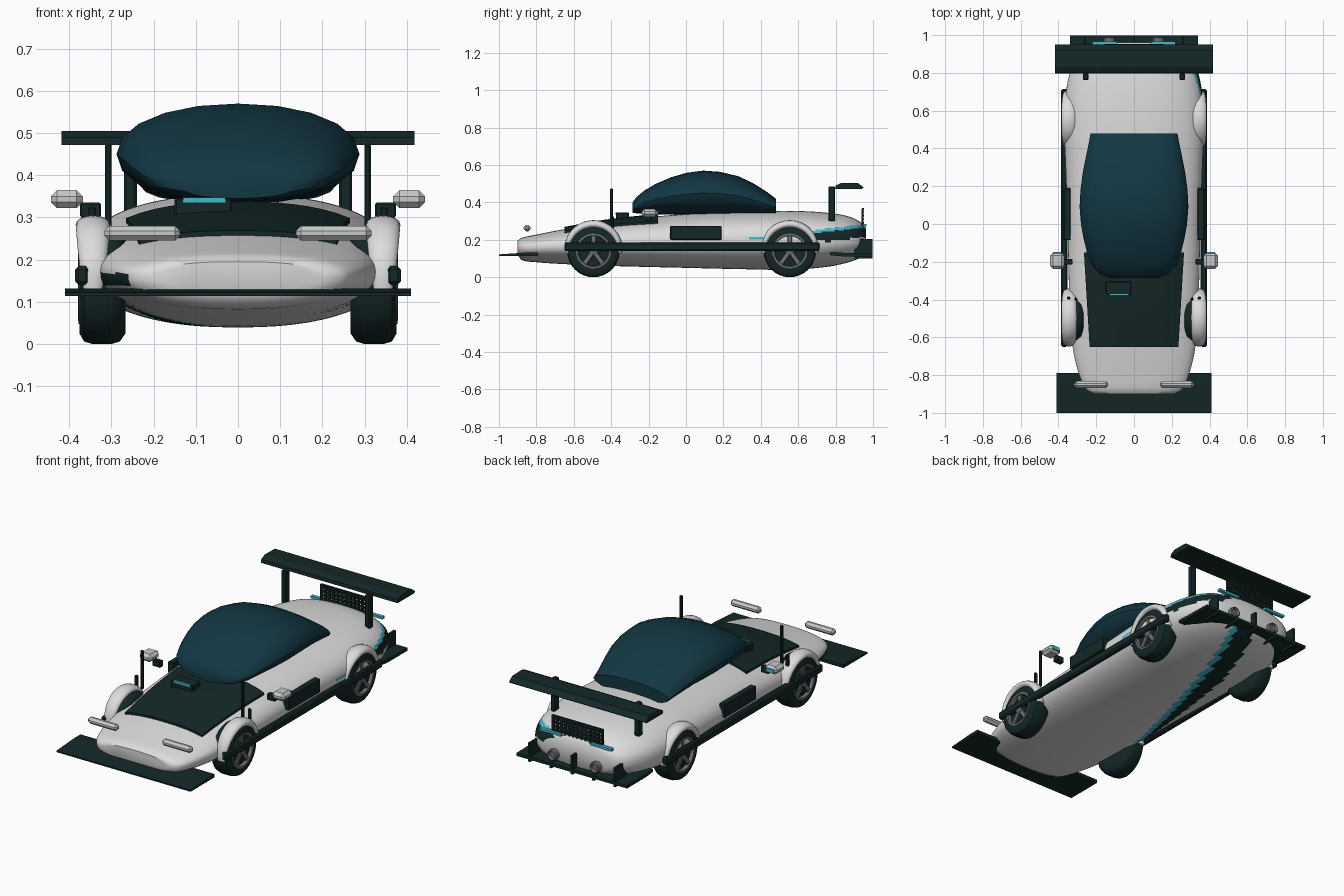
import bpy, bmesh, math
from mathutils import Vector

if "Cube" in bpy.data.objects:
    bpy.data.objects.remove(bpy.data.objects["Cube"])

def mat(name, r, g, b):
    m = bpy.data.materials.new(name)
    m.diffuse_color = (r, g, b, 1)
    m.use_nodes = True
    m.node_tree.nodes["Principled BSDF"].inputs["Base Color"].default_value = m.diffuse_color
    return m

WHITE = mat("white paint", .72, .72, .73)
DARK = mat("dark trim", .007, .02, .02)
GLASS = mat("teal glass", .006, .038, .055)
GREY = mat("rim grey", .16, .16, .17)
SILVER = mat("light silver", .58, .59, .6)
CYAN = mat("cyan accent", .06, .48, .6)

def finish(name, bm, mats, angle=40):
    bmesh.ops.recalc_face_normals(bm, faces=bm.faces)
    me = bpy.data.meshes.new(name)
    bm.to_mesh(me)
    bm.free()
    ob = bpy.data.objects.new(name, me)
    bpy.context.collection.objects.link(ob)
    for m in mats if isinstance(mats, list) else [mats]:
        me.materials.append(m)
    if angle:
        bpy.ops.object.select_all(action='DESELECT')
        ob.select_set(True)
        bpy.context.view_layer.objects.active = ob
        bpy.ops.object.shade_smooth_by_angle(angle=math.radians(angle))
    return ob

def grid_faces(bm, rings, wrap=True, caps=True):
    vs = [[bm.verts.new(p) for p in r] for r in rings]
    n = len(vs[0])
    for a, b in zip(vs, vs[1:]):
        for i in range(n if wrap else n - 1):
            j = (i + 1) % n
            bm.faces.new((a[i], a[j], b[j], b[i]))
    if caps:
        bm.faces.new(vs[0])
        bm.faces.new(vs[-1])

def box(name, x0, x1, y0, y1, z0, z1, m, bevel=0, seg=1):
    bm = bmesh.new()
    bmesh.ops.create_cube(bm, size=1)
    for v in bm.verts:
        v.co = Vector(((x0 + x1) / 2 + v.co.x * (x1 - x0), (y0 + y1) / 2 + v.co.y * (y1 - y0),
                       (z0 + z1) / 2 + v.co.z * (z1 - z0)))
    if bevel:
        bmesh.ops.bevel(bm, geom=bm.edges[:], offset=bevel, segments=seg, affect='EDGES')
    return finish(name, bm, m, 0)

def sample(st, y):
    """Smooth interpolation through station rows whose first value is y."""
    i = max(k for k in range(len(st) - 1) if k == 0 or st[k][0] <= y)
    a, b = st[i], st[i + 1]
    p, q = st[max(i - 1, 0)], st[min(i + 2, len(st) - 1)]
    h = b[0] - a[0]
    t = (y - a[0]) / h
    out = []
    for c in range(1, len(a)):
        m0 = (b[c] - p[c]) / (b[0] - p[0]) * h
        m1 = (q[c] - a[c]) / (q[0] - a[0]) * h
        out.append((2*t**3 - 3*t*t + 1) * a[c] + (t**3 - 2*t*t + t) * m0
                   + (3*t*t - 2*t**3) * b[c] + (t**3 - t*t) * m1)
    return out

def section(y, w, zb, zm, zt, n, e):
    """Rounded cross-section with its widest line at zm."""
    pts = []
    for i in range(n):
        a = 2 * math.pi * i / n
        c, s = math.cos(a), math.sin(a)
        h = zt - zm if s > 0 else zm - zb
        pts.append((math.copysign(abs(c) ** (2 / e), c) * w, y, zm + math.copysign(abs(s) ** (2 / e), s) * h))
    return pts

# body hull: y, half width, bottom, widest height, top
BODY = [(-.9, .21, .12, .16, .195), (-.88, .25, .092, .16, .21), (-.8, .29, .08, .165, .228),
        (-.65, .325, .07, .17, .257), (-.4, .342, .06, .18, .30), (0, .352, .05, .19, .338),
        (.3, .362, .043, .2, .35), (.55, .37, .04, .2, .355), (.75, .352, .055, .2, .345),
        (.87, .31, .08, .2, .325), (.94, .255, .108, .2, .29), (.962, .2, .13, .2, .265)]
bm = bmesh.new()
ys = [-.9 + 1.862 * i / 110 for i in range(111)]
grid_faces(bm, [section(y, *sample(BODY, y), 96, 2.3) for y in ys])
# swoosh stripes painted by position
for f in bm.faces:
    x, y, z = f.calc_center_median()
    edge = -.19 + .31 * y
    side = .2 + .12 * (y - .33)
    if z < .14 and y > -.4 and len(f.verts) == 4:
        if edge - .02 < x < edge + .015:
            f.material_index = 2
        elif edge - .02 - .11 * min(1, y + .45) < x < edge:
            f.material_index = 1
    if x > .15 and y > .33:
        if abs(z - side) < .008:
            f.material_index = 2
        elif y > .6 and side - .06 * min(1, (y - .55) * 5) < z < side:
            f.material_index = 1
    if x < -.17 and -.86 < y < -.58 and .138 < z < .168:
        f.material_index = 1
finish("body", bm, [WHITE, DARK, CYAN], 50)

# hood panel following the body top
bm = bmesh.new()
rings = []
for i in range(15):
    y = -.65 + .5 * i / 14
    w, zb, zm, zt = sample(BODY, y)
    hw = .235 + .03 * i / 14
    top = []
    for k in range(17):
        x = hw * (k / 8 - 1)
        top.append((x, y, zm + (zt - zm) * (1 - abs(x / w) ** 2.3) ** (1 / 2.3) + .012))
    rings.append(top + [(p[0], y, p[2] - .03) for p in reversed(top)])
grid_faces(bm, rings)
finish("hood_panel", bm, DARK)

# canopy
CANOPY = [(-.285, .13, .345, .37, .40), (-.25, .205, .34, .39, .445), (-.1, .262, .335, .43, .527),
          (.09, .288, .33, .45, .57), (.28, .27, .33, .435, .54), (.4, .245, .33, .4, .478),
          (.48, .23, .33, .375, .42)]
bm = bmesh.new()
grid_faces(bm, [section(y, *sample(CANOPY, y), 20, 2.1)
                for y in (-.285, -.265, -.22, -.16, -.08, .0, .09, .18, .28, .36, .43, .48)])
finish("canopy", bm, GLASS, 35)

def lathe(name, x, y, z, profile, m, n=32):
    """Spin (offset, radius) points around an axis along x."""
    bm = bmesh.new()
    grid_faces(bm, [[(x + o, y + r * math.cos(2 * math.pi * i / n), z + r * math.sin(2 * math.pi * i / n))
                     for i in range(n)] for o, r in profile])
    return finish(name, bm, m)

for s, sn in ((1, "right"), (-1, "left")):
    def sbox(name, x0, x1, *rest):
        return box(sn + "_" + name, *sorted((s * x0, s * x1)), *rest)
    for y, wn in ((-.495, "front"), (.555, "rear")):
        # wheel with five spokes
        tag = sn + "_" + wn
        lathe(tag + "_tyre", 0, y, .14, [(s * o, r) for o, r in (
            (.27, .08), (.267, .115), (.28, .134), (.3, .14), (.345, .14), (.365, .134),
            (.376, .115), (.376, .092), (.362, .084), (.355, .02))], DARK)
        lathe(tag + "_rim", 0, y, .14, [(s * o, r) for o, r in (
            (.35, .09), (.378, .093), (.379, .083), (.35, .078), (.35, .09))], GREY)
        lathe(tag + "_hub", 0, y, .14, [(s * .35, .022), (s * .375, .022), (s * .379, .014)], GREY, 16)
        for k in range(5):
            a = math.pi / 2 + k * 2 * math.pi / 5
            sp = box(tag + "_spoke", -.006, .006, .01, .085, -.013, .013, GREY, .003)
            sp.location = (s * .367, y, .14)
            sp.rotation_euler = (a, 0, 0)
        # fender arch
        bm = bmesh.new()
        rings = []
        for i in range(25):
            a = math.pi * (i / 24 * 1.06 - .03)
            t = .55 + .45 * math.sin(min(max(a, 0), math.pi)) ** .6
            ring = []
            for k in range(16):
                b = 2 * math.pi * k / 16
                r = .14 + .022 * t * math.sin(b)
                ring.append((s * .344 + .041 * t * math.cos(b), y + r * math.cos(a), .143 + r * math.sin(a)))
            rings.append(ring)
        grid_faces(bm, rings)
        finish(tag + "_fender", bm, WHITE, 60)
    # side skirt, vent box, lights, mirrors, posts and wing struts
    sbox("side_skirt", .352, .386, -.65, .715, .14, .185, DARK, .008)
    sbox("side_vent", .335, .372, -.085, .19, .2, .275, DARK, .004)
    sbox("headlight", .137, .317, -.868, -.832, .245, .28, SILVER, .012)
    sbox("mirror", .368, .444, -.238, -.152, .322, .365, SILVER, .015)
    sbox("mirror_face", .385, .43, -.155, -.148, .333, .354, CYAN)
    sbox("mirror_bracket", .325, .375, -.215, -.185, .3, .335, DARK, .004)
    sbox("post", .3, .315, -.405, -.39, .26, .475, DARK, .004)
    sbox("fender_peg", .337, .355, -.4, -.385, .26, .325, DARK, .004)
    sbox("wing_strut", .24, .27, .762, .797, .3, .485, DARK, .005)
    ex = lathe(sn + "_exhaust", 0, 0, 0, [(-.06, .03), (.025, .03), (.03, .024), (.01, .022)], GREY, 16)
    ex.rotation_euler = (0, 0, math.pi / 2)
    ex.location = (s * .13, .96, .165)
    sbox("tail_light", .09, .22, .946, .966, .272, .285, CYAN)

def extrude_x(name, hw, profile, m):
    bm = bmesh.new()
    grid_faces(bm, [[(x, y, z) for y, z in profile] for x in (-hw, hw)])
    return finish(name, bm, m, 0)

# front lip, rear wing, diffuser
extrude_x("front_lip", .41, [(-1, .114), (-.79, .114), (-.79, .132), (-.85, .132), (-1, .122)], DARK)
extrude_x("rear_wing", .418, [(.797, .472), (.94, .472), (.95, .48), (.92, .503), (.83, .505), (.8, .49)], DARK)
extrude_x("diffuser", .338, [(.77, .118), (.83, .112), (.998, .112), (.998, .128), (.77, .132)], DARK)
for k in range(5):
    x = -.26 + .13 * k
    box("diffuser_fin", x - .006, x + .006, .9, .998, .1, .205 if k % 2 == 0 else .13, DARK)

# rear grille: bars in a frame
for k in range(13):
    x = -.15 + .025 * k
    box("grille_bar", x - .006, x + .006, .938, .95, .265, .365, DARK)
for z in (.27, .29, .31, .33, .35, .365):
    box("grille_rail", -.156, .156, .94, .952, z - .005, z + .005, DARK)

# offset scoop on the hood with cyan lip
box("hood_scoop", -.15, -.015, -.375, -.305, .3, .345, DARK, .004)
box("scoop_lip", -.13, -.03, -.378, -.37, .336, .347, CYAN)
